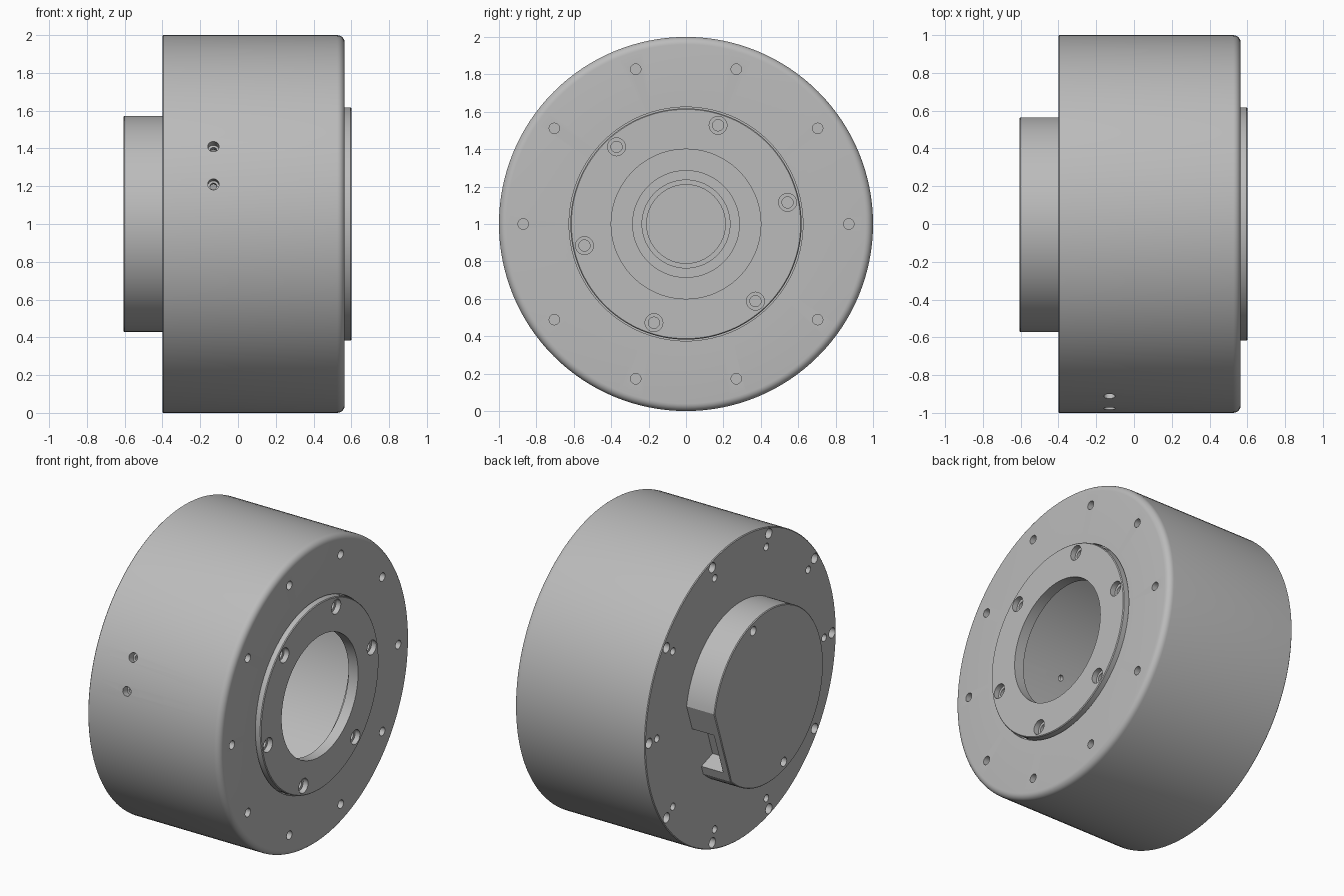
import bpy, bmesh, math
from mathutils import Matrix, Vector

if "Cube" in bpy.data.objects:
    bpy.data.objects.remove(bpy.data.objects["Cube"])

gray = bpy.data.materials.new("machined_gray")
gray.diffuse_color = (0.5, 0.5, 0.5, 1)
gray.use_nodes = True
gray.node_tree.nodes["Principled BSDF"].inputs["Base Color"].default_value = gray.diffuse_color
CENTRE = Vector((0, 0, 1))


def make(name, bm):
    bmesh.ops.recalc_face_normals(bm, faces=bm.faces)
    me = bpy.data.meshes.new(name)
    bm.to_mesh(me)
    bm.free()
    me.materials.append(gray)
    ob = bpy.data.objects.new(name, me)
    bpy.context.collection.objects.link(ob)
    return ob


def lathe(bm, profile, n, matrix, closed=False):
    """Revolve (x, radius) points about the local x axis; ends are capped unless closed."""
    rings = []
    for x, r in profile:
        rings.append([bm.verts.new(matrix @ Vector((x, r * math.cos(2 * math.pi * i / n),
                      r * math.sin(2 * math.pi * i / n)))) for i in range(n)])
    pairs = list(zip(rings, rings[1:]))
    if closed:
        pairs.append((rings[-1], rings[0]))
    for a, b in pairs:
        for i in range(n):
            j = (i + 1) % n
            bm.faces.new((a[i], a[j], b[j], b[i]))
    if not closed:
        bm.faces.new(rings[0])
        bm.faces.new(rings[-1])


def drill(bm, pos, outward, steps):
    """Stepped hole: steps are (depth, radius) from the mouth inward."""
    rot = Vector((1, 0, 0)).rotation_difference(Vector(outward)).to_matrix().to_4x4()
    prof = [(0.02, steps[0][1])]
    for k, (d, r) in enumerate(steps):
        if k:
            prof.append((-steps[k - 1][0], r))
        prof.append((-d, r))
    lathe(bm, prof, 20, Matrix.Translation(pos) @ rot)


def polar(x, r, deg):
    a = math.radians(deg)
    return Vector((x, r * math.cos(a), r * math.sin(a))) + CENTRE


def cut(ob, bm):
    cutter = make("cutter", bm)
    cutter.hide_render = True
    mod = ob.modifiers.new("cut", 'BOOLEAN')
    mod.object, mod.operation, mod.solver = cutter, 'DIFFERENCE', 'EXACT'
    bpy.context.view_layer.update()
    me = bpy.data.meshes.new_from_object(ob.evaluated_get(bpy.context.evaluated_depsgraph_get()))
    ob.modifiers.clear()
    ob.data = me
    bpy.data.objects.remove(cutter)


def smooth(ob):
    bpy.ops.object.select_all(action='DESELECT')
    ob.select_set(True)
    bpy.context.view_layer.objects.active = ob
    bpy.ops.object.shade_smooth_by_angle(angle=math.radians(25))


AXIS = Matrix.Translation(CENTRE)

# Housing: hollow drum with rounded front rim and stepped hub recess in its floor
fillet = [(0.525 + 0.04 * math.sin(t * math.pi / 12), 0.96 + 0.04 * math.cos(t * math.pi / 12))
          for t in range(7)]
profile = [(-0.40, 0.995), (-0.395, 1.0)] + fillet + [
    (0.565, 0.625), (0.53, 0.625), (0.53, 0.52), (0.45, 0.52), (0.45, 0.92), (-0.33, 0.92),
    (-0.33, 0.285), (-0.35, 0.285), (-0.35, 0.235), (-0.37, 0.235), (-0.37, 0.21), (-0.385, 0.21)]
bm = bmesh.new()
lathe(bm, profile, 128, AXIS)
housing = make("housing", bm)

# Housing holes: front ring, paired back rings, two radial side holes
bm = bmesh.new()
for k in range(10):
    drill(bm, polar(0.565, 0.87, 36 * k), (1, 0, 0), [(0.08, 0.028)])
    drill(bm, polar(-0.40, 0.958, 36 * k), (-1, 0, 0), [(0.05, 0.033)])
    drill(bm, polar(-0.40, 0.875, 36 * k), (-1, 0, 0), [(0.05, 0.024)])
for z in (0.21, 0.41):
    out = Vector((0, -math.sqrt(1 - z * z), z))
    drill(bm, CENTRE + out + Vector((-0.13, 0, 0)), out, [(0.05, 0.03), (0.12, 0.018)])
cut(housing, bm)
smooth(housing)

# Flange: raised ring around the front opening with six counterbored holes
bm = bmesh.new()
lathe(bm, [(0.53, 0.40), (0.60, 0.40), (0.60, 0.613), (0.595, 0.618), (0.53, 0.618)],
      128, AXIS, closed=True)
flange = make("flange", bm)
bm = bmesh.new()
for k in range(6):
    drill(bm, polar(0.60, 0.555, 12 + 60 * k), (1, 0, 0), [(0.035, 0.048), (0.06, 0.03)])
cut(flange, bm)
smooth(flange)

# Rear cap: disc with one flat side
R, A0, A1 = 0.573, 9.6, 313.0
bm = bmesh.new()
layers = []
for x, r in ((-0.39, R), (-0.60, R), (-0.605, R - 0.005)):
    layers.append([bm.verts.new(polar(x, r, A0 + (A1 - A0) * i / 96)) for i in range(97)])
for a, b in zip(layers, layers[1:]):
    for i in range(97):
        j = (i + 1) % 97
        bm.faces.new((a[i], a[j], b[j], b[i]))
bm.faces.new(layers[0])
bm.faces.new(layers[-1])
cap = make("rear_cap", bm)

# Cap cuts: cable slot in the flat side and two screw holes
bm = bmesh.new()
slot = (Matrix.Translation(CENTRE) @ Matrix.Rotation(math.radians(-18.7), 4, 'X')
        @ Matrix.Translation((-0.47, 0.50, -0.06)) @ Matrix.Diagonal((0.18, 0.24, 0.30, 1)))
bmesh.ops.create_cube(bm, size=1, matrix=slot)
for a in (72, 252):
    drill(bm, polar(-0.605, 0.52, a), (-1, 0, 0), [(0.05, 0.03)])
cut(cap, bm)
smooth(cap)
